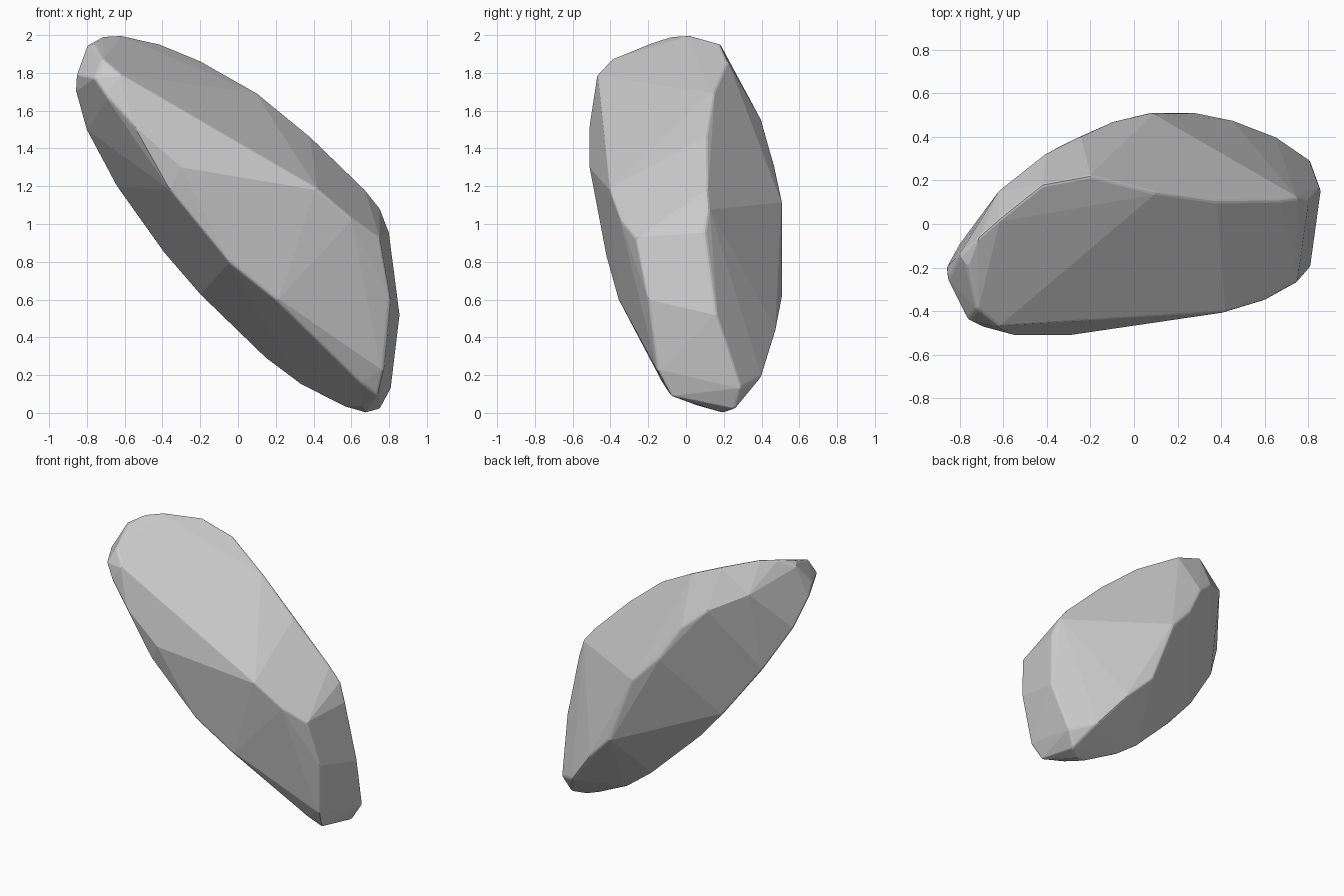
import bpy, bmesh, math

if "Cube" in bpy.data.objects:
    bpy.data.objects.remove(bpy.data.objects["Cube"])

# Ridge lines where the rock's broad facets meet
top_rear_ridge = [(-.71, -.06, 1.995), (-.62, .02, 2.0), (-.42, .18, 1.955), (-.2, .22, 1.865),
                  (.1, .145, 1.695), (.38, .105, 1.465), (.67, .11, 1.185), (.75, .12, 1.085)]
top_front_ridge = [(-.76, -.2, 1.95), (-.72, -.39, 1.875), (-.62, -.47, 1.79),
                   (.42, -.405, 1.185), (.6, -.35, 1.03), (.75, -.265, .925)]
low_front_ridge = [(-.7, -.47, 1.68), (-.55, -.51, 1.52), (-.3, -.51, 1.3), (-.36, -.48, 1.18),
                   (-.05, -.415, .8), (.2, -.36, .6), (.65, -.125, .16)]
back_ridge = [(-.62, .15, 1.79), (-.4, .325, 1.68), (-.25, .40, 1.55), (-.1, .47, 1.3), (.08, .512, 1.11),
              (.27, .512, .62), (.46, .475, .43), (.65, .40, .19), (.81, .29, .13)]
keel = [(-.805, -.10, 1.5), (-.645, .03, 1.2), (-.4, .12, .855), (-.2, .12, .625),
        (.15, .20, .285), (.33, .21, .15), (.56, .17, .035), (.68, .2, .0)]

# Blunt ends
upper_tip = [(-.86, -.2, 1.7), (-.855, -.25, 1.79), (-.8, -.14, 1.945), (-.76, -.44, 1.77)]
lower_tip = [(.8, .1, .955), (.857, .16, .52), (.807, -.2, .6), (.77, -.15, .22),
             (.74, -.08, .09), (.66, .06, .04), (.75, .26, .02)]

# Skin the ridges into one convex boulder and merge nearly flat facets
bm = bmesh.new()
for ridge in (top_rear_ridge, top_front_ridge, low_front_ridge, back_ridge, keel, upper_tip, lower_tip):
    for p in ridge:
        bm.verts.new(p)
hull = bmesh.ops.convex_hull(bm, input=bm.verts[:])
unused = {v for v in hull["geom_interior"] + hull["geom_unused"]
          if isinstance(v, bmesh.types.BMVert) and v.is_valid and not v.link_faces}
bmesh.ops.delete(bm, geom=list(unused), context='VERTS')
bmesh.ops.dissolve_limit(bm, angle_limit=math.radians(3), verts=bm.verts[:], edges=bm.edges[:])
bmesh.ops.recalc_face_normals(bm, faces=bm.faces[:])

mesh = bpy.data.meshes.new("rock")
bm.to_mesh(mesh)
bm.free()
rock = bpy.data.objects.new("rock", mesh)
bpy.context.collection.objects.link(rock)

# Slightly worn edges
bevel = rock.modifiers.new("worn_edges", 'BEVEL')
bevel.width = 0.012
bevel.segments = 2
bevel.limit_method = 'ANGLE'
bevel.angle_limit = math.radians(35)
